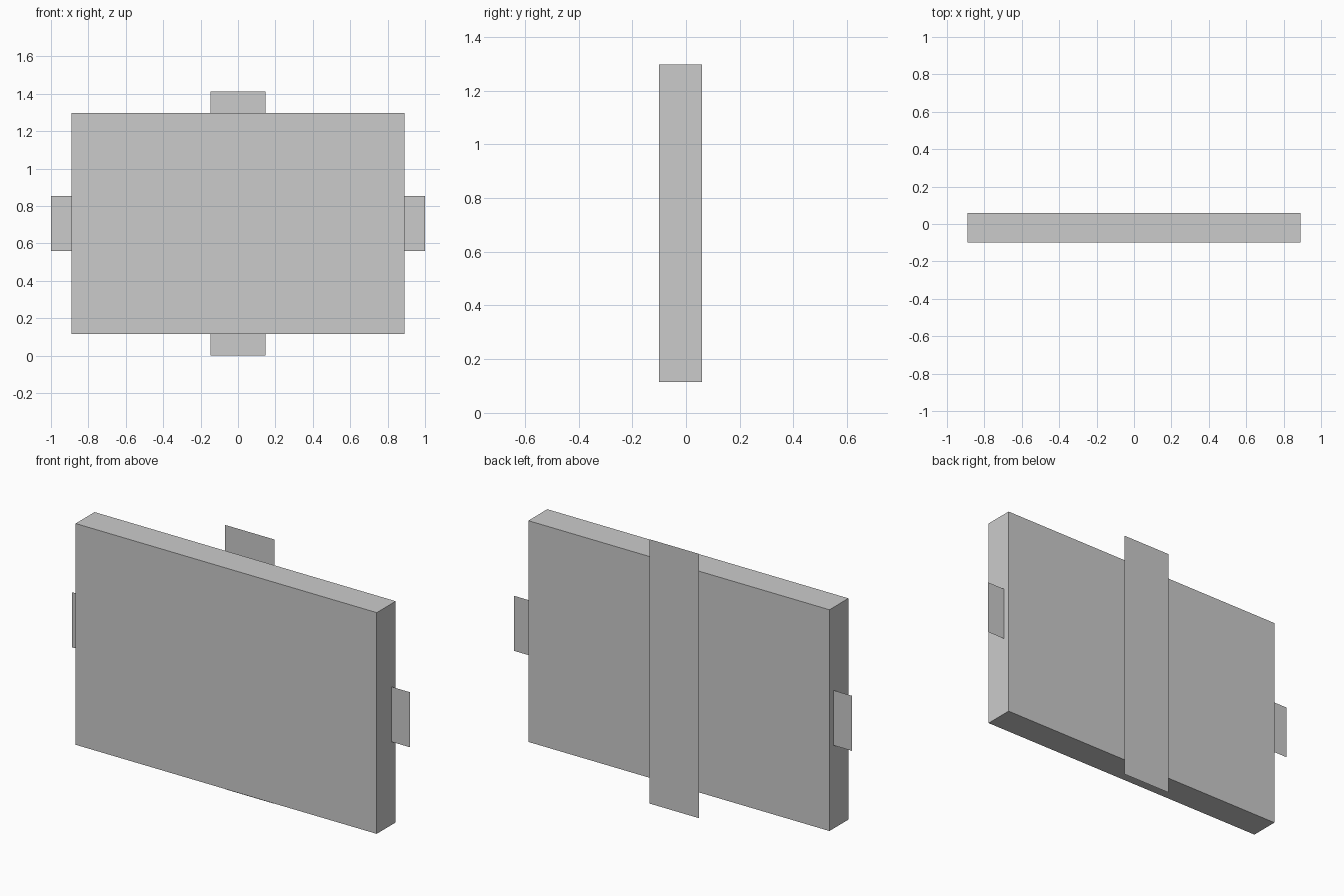
import bpy
import bmesh
from mathutils import Matrix, Vector

if "Cube" in bpy.data.objects:
    bpy.data.objects.remove(bpy.data.objects["Cube"])


def add_object(name, bm):
    mesh = bpy.data.meshes.new(name)
    bm.to_mesh(mesh)
    bm.free()
    obj = bpy.data.objects.new(name, mesh)
    bpy.context.collection.objects.link(obj)
    return obj


def box(name, lo, hi):
    lo, hi = Vector(lo), Vector(hi)
    bm = bmesh.new()
    bmesh.ops.create_cube(bm, size=1, matrix=Matrix.Translation((lo + hi) / 2)
                          @ Matrix.Diagonal((*(hi - lo), 1)))
    return add_object(name, bm)


def upright_sheet(name, x, y, z0, z1):
    # flat sheet of zero thickness, parallel to the front, mirrored about x = 0
    bm = bmesh.new()
    corners = [(x, y, z0), (-x, y, z0), (-x, y, z1), (x, y, z1)]
    bm.faces.new([bm.verts.new(c) for c in corners])
    return add_object(name, bm)


# Main slab
box("panel", (-0.89, -0.10, 0.115), (0.89, 0.06, 1.297))

# Vertical strip standing just behind the slab
upright_sheet("vertical_strip", 0.147, 0.10, 0.0, 1.412)

# Horizontal strip running through the slab, its ends showing as side tabs
upright_sheet("horizontal_strip", 1.0, 0.025, 0.559, 0.853)
